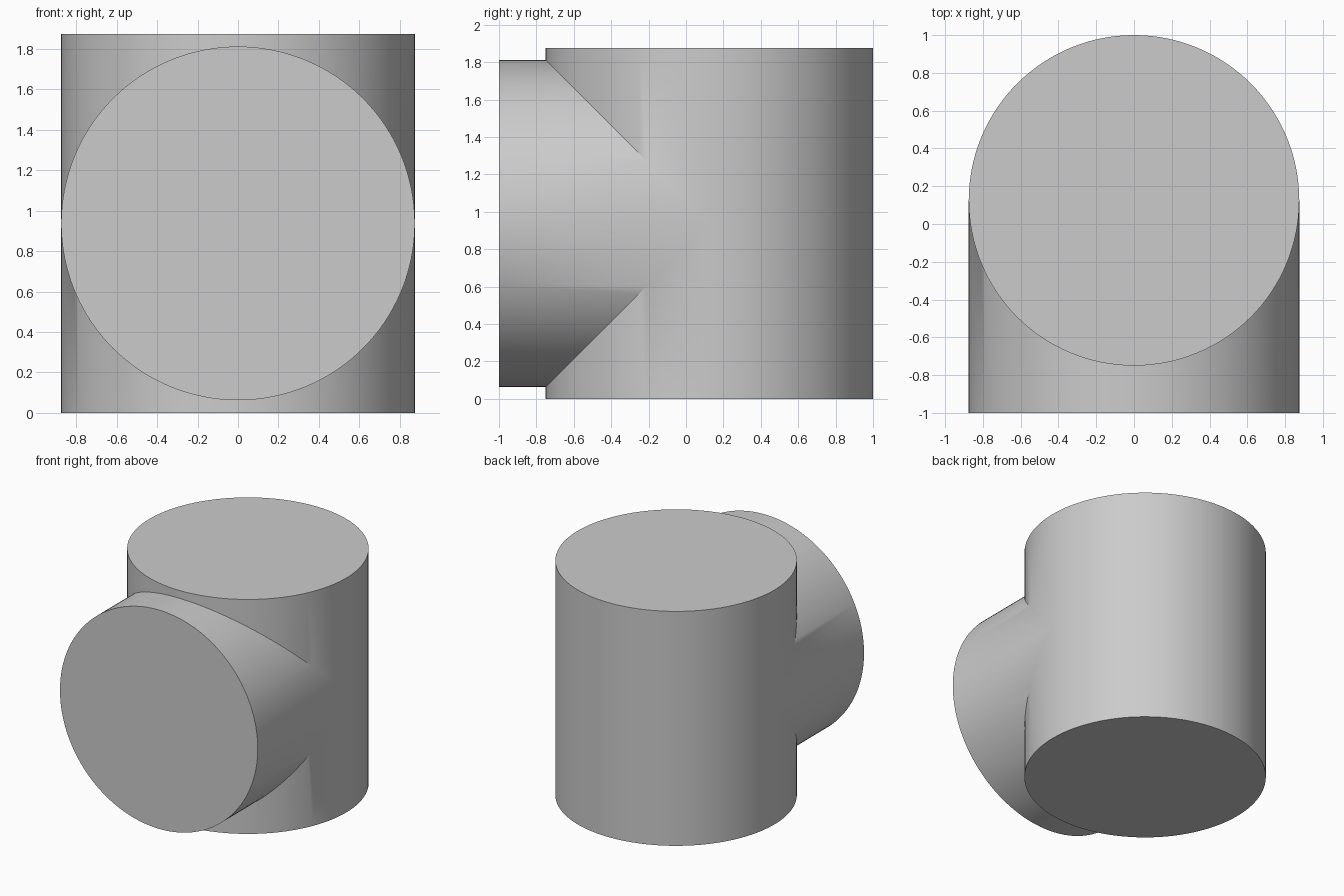
import bpy, bmesh
from math import sin, cos, pi

if "Cube" in bpy.data.objects:
    bpy.data.objects.remove(bpy.data.objects["Cube"])

R = 0.875            # both cylinders share this radius
H = 1.875            # height of the upright cylinder
YC, ZC = 0.125, H / 2
FRONT = -1.0         # front face of the side branch
N = 64               # segments per half turn

bm = bmesh.new()


def line(point):
    """One row of vertices over a half turn; point(x, s) gives each position."""
    row = []
    for i in range(N + 1):
        a = pi * i / N
        s = 0.0 if i in (0, N) else R * sin(a)
        row.append(bm.verts.new(point(R * cos(a), s)))
    return row


def strip(a, b):
    """Bridge two rows with faces, closing to triangles where they meet."""
    for i in range(N):
        bm.faces.new((a[i], a[i + 1], b[i + 1], b[i]))


def cap(a, b):
    """Fill the full circle made from two half-turn rows."""
    bm.faces.new(a + b[-2:0:-1])


# Mitre seams where the branch meets the upright cylinder
seam_low = line(lambda x, s: (x, YC - s, ZC - s))
seam_high = line(lambda x, s: (x, YC - s, ZC + s))

# Upright cylinder: front wall above and below the branch, and the back wall
front_low = line(lambda x, s: (x, YC - s, 0))
front_high = line(lambda x, s: (x, YC - s, H))
back_low = line(lambda x, s: (x, YC + s, 0))
back_mid = line(lambda x, s: (x, YC + s, ZC))
back_high = line(lambda x, s: (x, YC + s, H))
strip(front_low, seam_low)
strip(seam_high, front_high)
strip(back_low, back_mid)
strip(back_mid, back_high)
cap(front_low, back_low)
cap(front_high, back_high)

# Side branch: lower and upper halves with its front disc
branch_low = line(lambda x, s: (x, FRONT, ZC - s))
branch_high = line(lambda x, s: (x, FRONT, ZC + s))
strip(branch_low, seam_low)
strip(branch_high, seam_high)
cap(branch_low, branch_high)

# Join coincident row ends into one closed surface
bmesh.ops.remove_doubles(bm, verts=bm.verts[:], dist=1e-5)
bmesh.ops.recalc_face_normals(bm, faces=bm.faces[:])

mesh = bpy.data.meshes.new("tee_joint")
bm.to_mesh(mesh)
bm.free()
obj = bpy.data.objects.new("tee_joint", mesh)
bpy.context.collection.objects.link(obj)
bpy.context.view_layer.objects.active = obj
obj.select_set(True)
bpy.ops.object.shade_smooth_by_angle()
